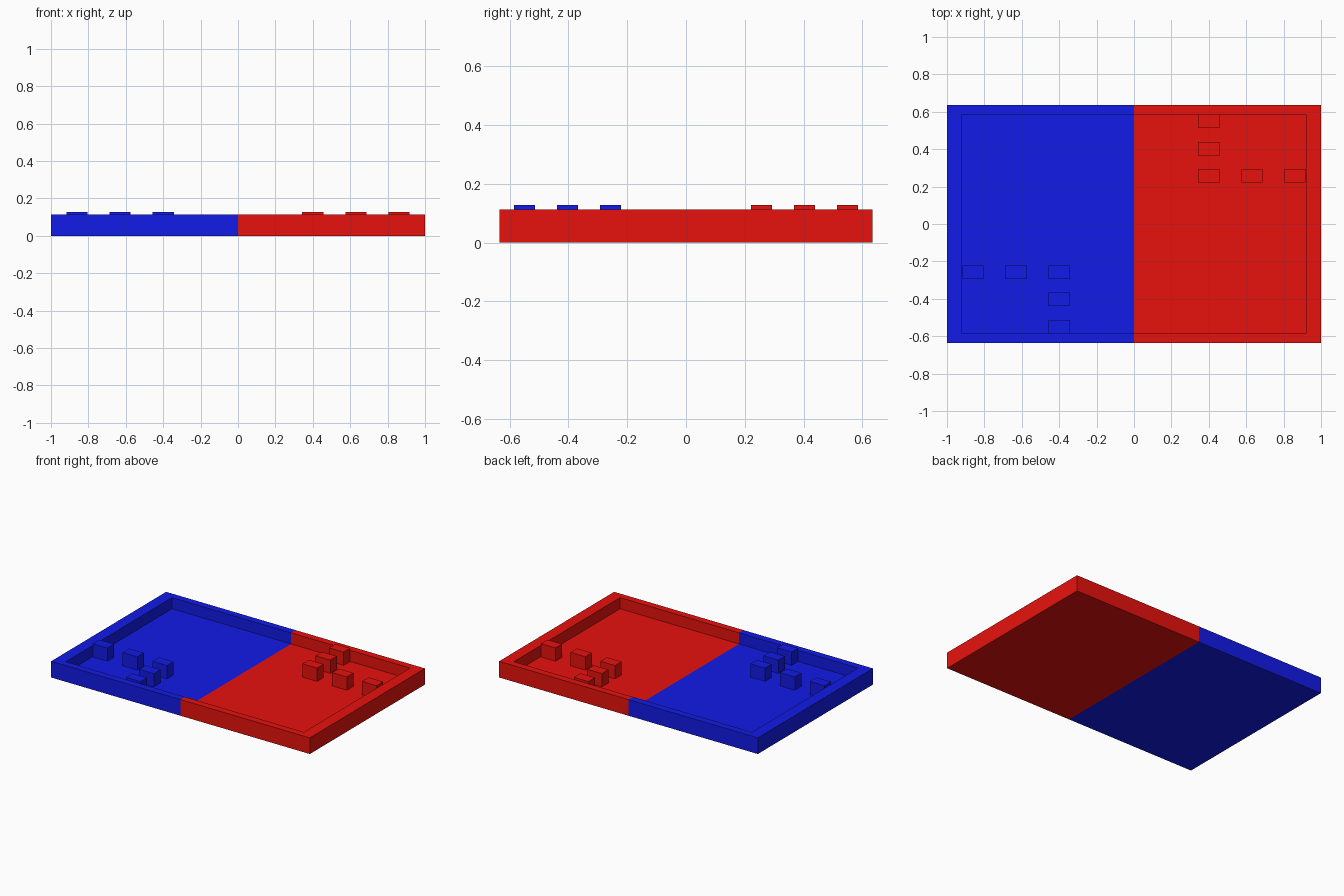
import bpy, bmesh, math
from mathutils import Matrix

if "Cube" in bpy.data.objects:
    bpy.data.objects.remove(bpy.data.objects["Cube"])

X, Y = 1.0, 0.635            # outer half sizes
IX, IY = 0.92, 0.586         # inner half sizes
RIM, FLOOR, BLOCK_TOP = 0.113, 0.035, 0.128
BW, BD = 0.113, 0.072        # block footprint
BLOCKS = [(0.40, 0.257), (0.40, 0.403), (0.40, 0.55), (0.63, 0.257), (0.86, 0.257)]


def material(name, color):
    m = bpy.data.materials.new(name)
    m.diffuse_color = color
    m.use_nodes = True
    m.node_tree.nodes["Principled BSDF"].inputs["Base Color"].default_value = m.diffuse_color
    return m


def finish(bm, name, mat, angle):
    bmesh.ops.transform(bm, matrix=Matrix.Rotation(angle, 4, 'Z'), verts=bm.verts)
    me = bpy.data.meshes.new(name)
    bm.to_mesh(me)
    bm.free()
    me.materials.append(mat)
    bpy.context.collection.objects.link(bpy.data.objects.new(name, me))


def tray_half(name, mat, angle):
    # U-shaped wall swept from outer bottom over the rim to the inner floor
    bm = bmesh.new()
    levels = [(X, Y, 0), (X, Y, RIM), (IX, IY, RIM), (IX, IY, FLOOR)]
    loops = [[bm.verts.new((px, py, z)) for px, py in ((0, -y), (x, -y), (x, y), (0, y))]
             for x, y, z in levels]
    for a, b in zip(loops, loops[1:]):
        for i in range(3):
            bm.faces.new((a[i], a[i + 1], b[i + 1], b[i]))
    bm.faces.new(loops[0][::-1])   # underside
    bm.faces.new(loops[-1])        # floor
    finish(bm, name, mat, angle)


def block(name, mat, angle, x, y):
    bm = bmesh.new()
    bmesh.ops.create_cube(bm, size=1)
    bmesh.ops.scale(bm, vec=(BW, BD, BLOCK_TOP - FLOOR), verts=bm.verts)
    bmesh.ops.translate(bm, vec=(x, y, (BLOCK_TOP + FLOOR) / 2), verts=bm.verts)
    finish(bm, name, mat, angle)


# Each half is the other turned half a revolution
for side, color, angle in (("red", (0.8, 0.006, 0.004, 1), 0),
                           ("blue", (0.006, 0.011, 0.8, 1), math.pi)):
    mat = material(side, color)
    tray_half(side + "_tray_half", mat, angle)
    for i, (x, y) in enumerate(BLOCKS, 1):
        block(f"{side}_block_{i}", mat, angle, x, y)
